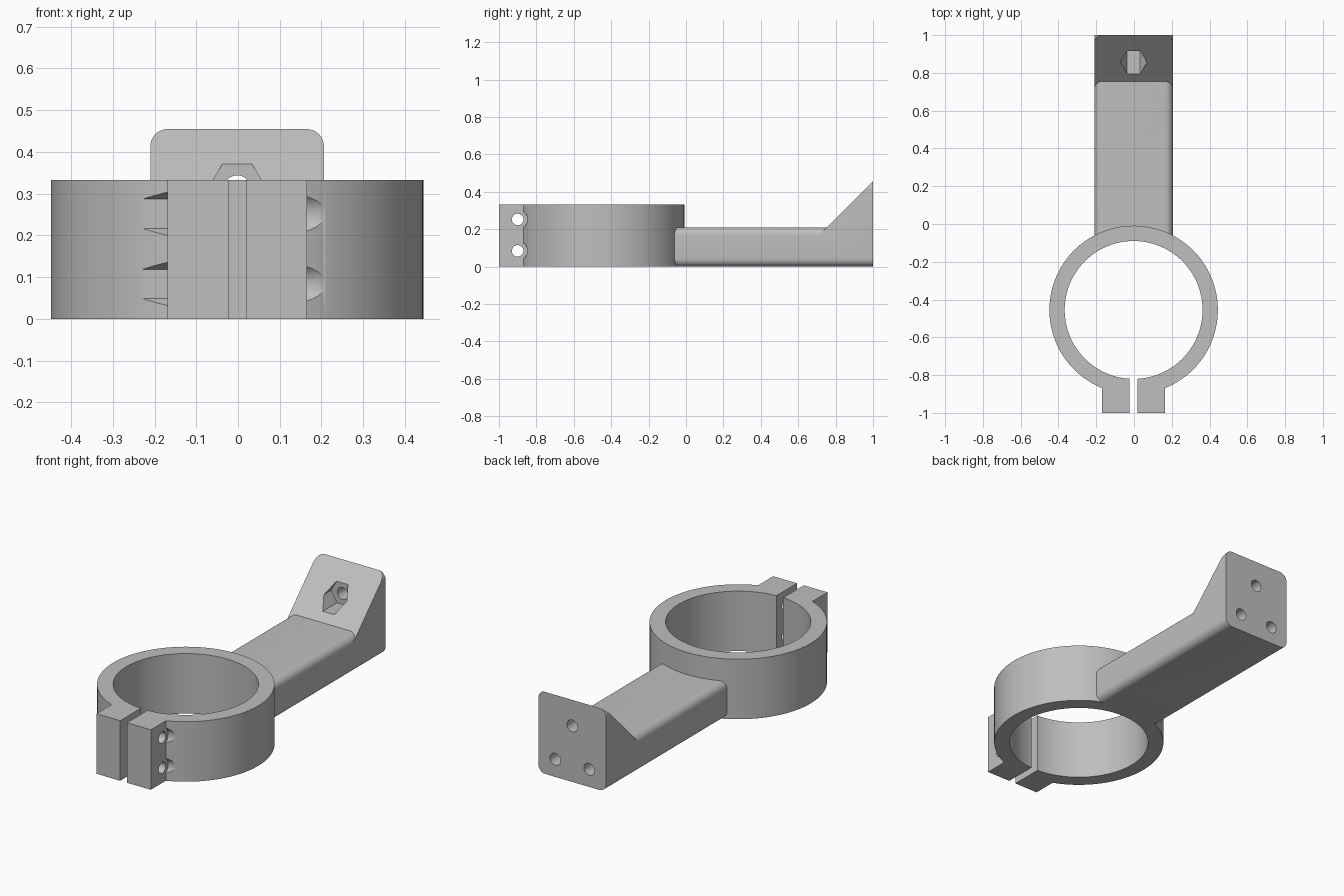
import bpy, bmesh
from math import sin, cos, asin, pi, radians
from mathutils import Vector

if "Cube" in bpy.data.objects:
    bpy.data.objects.remove(bpy.data.objects["Cube"])

grey = bpy.data.materials.new("plain_grey")
grey.use_nodes = True
grey.diffuse_color = (0.52, 0.52, 0.52, 1)
grey.node_tree.nodes["Principled BSDF"].inputs["Base Color"].default_value = grey.diffuse_color

CX = -0.002                      # shared centre plane of the part
RING_Y, R_OUT, R_IN, HEIGHT = -0.455, 0.446, 0.365, 0.333
TAB, GAP = 0.167, 0.021          # half widths of the clamp ears and slot


def finish(name, bm):
    bmesh.ops.recalc_face_normals(bm, faces=bm.faces)
    mesh = bpy.data.meshes.new(name)
    bm.to_mesh(mesh)
    bm.free()
    mesh.materials.append(grey)
    obj = bpy.data.objects.new(name, mesh)
    bpy.context.collection.objects.link(obj)
    return obj


def prism(name, points, direction):
    """Extrude a flat outline along a direction."""
    bm = bmesh.new()
    face = bm.faces.new([bm.verts.new(p) for p in points])
    out = bmesh.ops.extrude_face_region(bm, geom=[face], use_keep_orig=True)
    verts = [v for v in out["geom"] if isinstance(v, bmesh.types.BMVert)]
    bmesh.ops.translate(bm, verts=verts, vec=Vector(direction))
    return finish(name, bm)


def arc(cx, cy, r, start, end, n):
    return [(cx + r * cos(start + (end - start) * i / n),
             cy + r * sin(start + (end - start) * i / n)) for i in range(n + 1)]


def polygon(r, sides, turn=0):
    return arc(0, 0, r, turn, turn + 2 * pi, sides)[:-1]


def cut(obj, cutter):
    mod = obj.modifiers.new("cut", "BOOLEAN")
    mod.operation, mod.solver, mod.object = "DIFFERENCE", "EXACT", cutter
    bpy.context.view_layer.objects.active = obj
    bpy.ops.object.modifier_apply(modifier=mod.name)
    bpy.data.objects.remove(cutter)


def cut_x(obj, r, sides, z, x0, x1, turn=0):
    pts = [(x0, -0.9 + a, z + b) for a, b in polygon(r, sides, turn)]
    cut(obj, prism("cutter", pts, (x1 - x0, 0, 0)))


def cut_y(obj, r, sides, x, z, y0, y1):
    pts = [(x + a, y0, z + b) for a, b in polygon(r, sides)]
    cut(obj, prism("cutter", pts, (0, y1 - y0, 0)))


# Split clamp ring with two ears, one extruded outline
ao, ai = asin(TAB / R_OUT), asin(GAP / R_IN)
outline = arc(0, RING_Y, R_OUT, -pi / 2 + ao, 1.5 * pi - ao, 96)
outline += [(-TAB, -1), (-GAP, -1)]
outline += arc(0, RING_Y, R_IN, 1.5 * pi - ai, -pi / 2 + ai, 96)
outline += [(GAP, -1), (TAB, -1)]
ring = prism("clamp_ring", [(CX + x, y, 0) for x, y in outline], (0, 0, HEIGHT))

# Clamp bolt holes, round head seats on one side, nut seats on the other
for z in (0.084, 0.252):
    cut_x(ring, 0.031, 32, z, -0.3, 0.3)
    cut_x(ring, 0.052, 32, z, CX + TAB, 0.4)
    cut_x(ring, 0.07, 6, z, CX - TAB, -0.4, pi / 2)

# Arm with rounded edges, rising along a 45 degree ramp to the end plate
W, R, LOW, RISE, START, RAMP = 0.208, 0.042, 0.21, 0.245, -0.1, 0.545
upper = (arc(R - W, LOW - R, R, pi, pi / 2, 8)
         + arc(W - R, LOW - R, R, pi / 2, 0, 8))
lower = (arc(W - R, R, R, 0, -pi / 2, 8)
         + arc(R - W, R, R, -pi / 2, -pi, 8))
bm = bmesh.new()


def row(points, lift, y=None):
    return [bm.verts.new((CX + x, z + lift + RAMP if y is None else y, z + lift))
            for x, z in points]


def skin(a, b):
    for i in range(len(a) - 1):
        bm.faces.new((a[i], a[i + 1], b[i + 1], b[i]))


u1, u2 = row(upper, 0, START), row(upper, 0)
u3, u4 = row(upper, RISE), row(upper, RISE, 1)
l1, l4 = row(lower, 0, START), row(lower, 0, 1)
skin(u1, u2)
skin(u3, u4)
skin(l1, l4)
bm.faces.new(u2 + u3[::-1])
bm.faces.new(u1 + l1)
bm.faces.new(u4 + l4)
for u, l in ((0, -1), (-1, 0)):
    bm.faces.new((l1[l], l4[l], u4[u], u3[u], u2[u], u1[u]))
arm = finish("mounting_arm", bm)

# Trim the arm to the ring wall
disc = [(CX + x, RING_Y + y, -0.1) for x, y in polygon(R_OUT - 0.005, 192)]
cut(arm, prism("cutter", disc, (0, 0, 0.6)))

# Nut pocket in the ramp and three screw holes in the end plate
cut_y(arm, 0.07, 6, CX, 0.311, 0.6, 0.92)
cut_y(arm, 0.033, 32, CX, 0.311, 0.8, 1.1)
for side in (-1, 1):
    cut_y(arm, 0.033, 32, CX + side * 0.104, 0.098, 0.8, 1.1)

# Smooth curved walls, keep hard edges
for obj in (ring, arm):
    bpy.ops.object.select_all(action="DESELECT")
    obj.select_set(True)
    bpy.context.view_layer.objects.active = obj
    bpy.ops.object.shade_smooth_by_angle(angle=radians(30))
